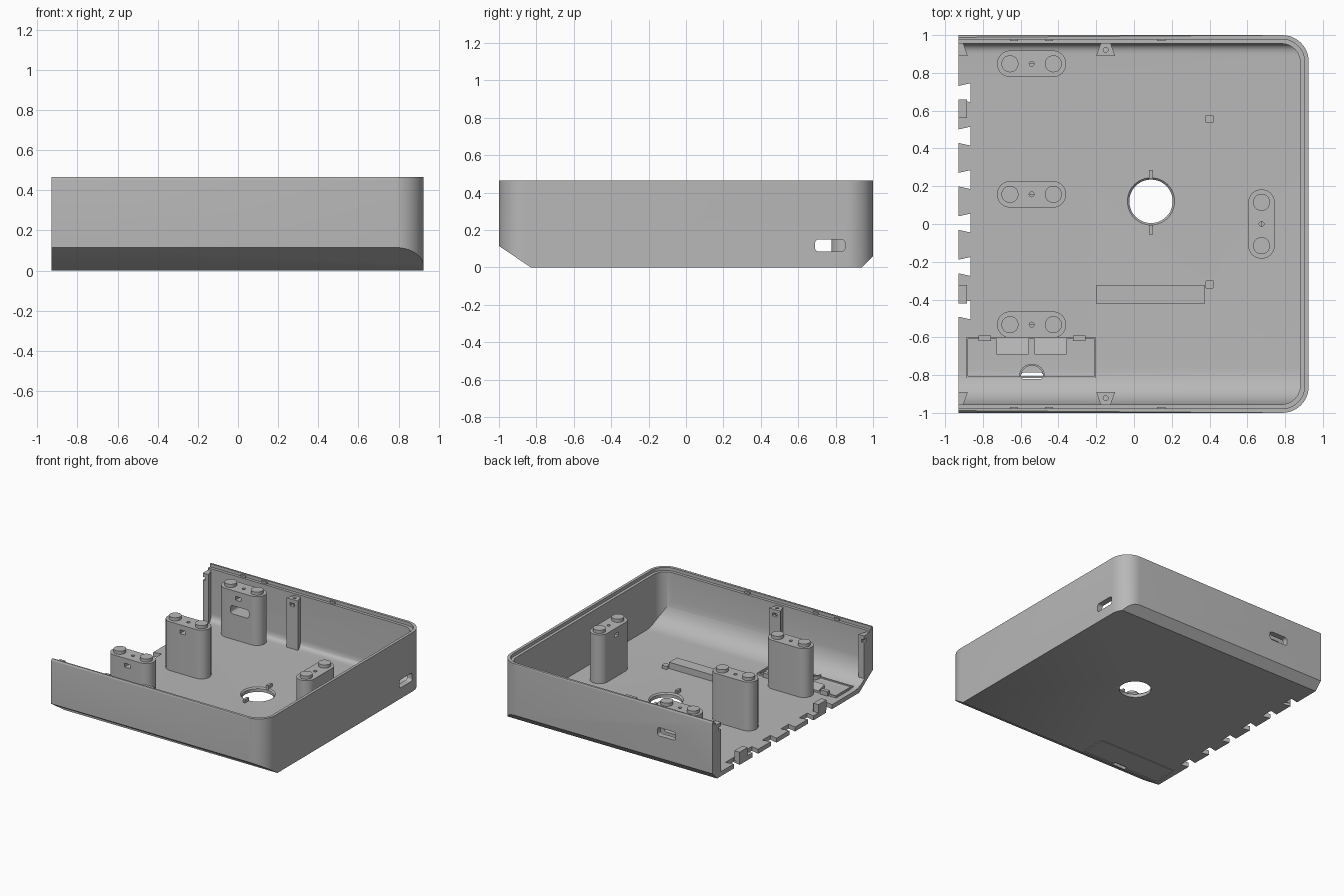
import bpy, bmesh
from math import sin, cos, pi
from mathutils import Vector

if "Cube" in bpy.data.objects:
    bpy.data.objects.remove(bpy.data.objects["Cube"])

grey = bpy.data.materials.new("plain_grey")
grey.use_nodes = True
grey.diffuse_color = (0.48, 0.48, 0.48, 1)
grey.node_tree.nodes["Principled BSDF"].inputs["Base Color"].default_value = (0.48, 0.48, 0.48, 1)

LEFT, RIGHT, TOP = -0.93, 0.925, 0.465
FLOOR = 0.035
FAR = 1.2


def finish(name, bm):
    bmesh.ops.recalc_face_normals(bm, faces=bm.faces)
    me = bpy.data.meshes.new(name)
    bm.to_mesh(me)
    bm.free()
    ob = bpy.data.objects.new(name, me)
    bpy.context.collection.objects.link(ob)
    me.materials.append(grey)
    return ob


def prism(name, outline, lo, hi, axis="z", rim=0):
    """Extrude a 2D outline along an axis, optionally rounding its upper rim."""
    place = {"x": lambda a, b, c: (c, a, b),
             "y": lambda a, b, c: (a, c, b),
             "z": lambda a, b, c: (a, b, c)}[axis]
    bm = bmesh.new()
    low = [bm.verts.new(place(a, b, lo)) for a, b in outline]
    high = [bm.verts.new(place(a, b, hi)) for a, b in outline]
    bm.faces.new(low)
    cap = bm.faces.new(high)
    n = len(outline)
    for i in range(n):
        j = (i + 1) % n
        bm.faces.new((low[i], low[j], high[j], high[i]))
    if rim:
        edges = [e for e in cap.edges if max(v.co.x for v in e.verts) > LEFT + 0.01]
        bmesh.ops.bevel(bm, geom=edges, offset=rim, segments=3, profile=0.5, affect="EDGES")
    return finish(name, bm)


def rect(a0, a1, b0, b1):
    return [(a0, b0), (a1, b0), (a1, b1), (a0, b1)]


def rounded(a0, a1, b0, b1, r, square_left=False, steps=10):
    pts = []
    corners = [(a1 - r, b0 + r, -pi / 2), (a1 - r, b1 - r, 0),
               (a0 + r, b1 - r, pi / 2), (a0 + r, b0 + r, pi)]
    if square_left:
        corners = corners[:2]
    for ca, cb, start in corners:
        for i in range(steps + 1):
            t = start + i * pi / 2 / steps
            pts.append((ca + r * cos(t), cb + r * sin(t)))
    if square_left:
        pts += [(a0, b1), (a0, b0)]
    return pts


def circle(x, y, r, n=32):
    return [(x + r * cos(2 * pi * i / n), y + r * sin(2 * pi * i / n)) for i in range(n)]


def box(name, x0, x1, y0, y1, z0, z1):
    return prism(name, rect(x0, x1, y0, y1), z0, z1)


def curve(p, q, r, steps=12):
    p, q, r = Vector(p), Vector(q), Vector(r)
    return [tuple(p * (1 - t) ** 2 + q * 2 * t * (1 - t) + r * t * t)
            for t in (i / steps for i in range(steps + 1))]


def boolean(ob, tool, kind="DIFFERENCE", keep=False):
    mod = ob.modifiers.new("cut", "BOOLEAN")
    mod.object, mod.operation, mod.solver = tool, kind, "EXACT"
    bpy.context.view_layer.update()
    bpy.context.view_layer.objects.active = ob
    bpy.ops.object.modifier_apply(modifier=mod.name)
    if not keep:
        bpy.data.objects.remove(tool)


# Outer shell with sloped bottom edges at front and back
shell = prism("tray_shell", rounded(LEFT, RIGHT, -1, 1, 0.14, True), 0, TOP, rim=0.012)
side = [(-1.1, 0.6), (-1.1, 0.115), (-1, 0.115), (-0.83, 0), (0.94, 0), (1, 0.06), (1.1, 0.06), (1.1, 0.6)]
boolean(shell, prism("side_tool", side, -FAR, FAR, "x"), "INTERSECT")

# Hollow inside, with a wide front fillet and a small back fillet
cavity = prism("cavity", rounded(-FAR, RIGHT - 0.045, -0.955, 0.955, 0.1, True), -0.1, 0.7)
inner = [(-1.1, 0.6), (-1.1, 0.22)] + curve((-0.955, 0.22), (-0.93, 0.04), (-0.76, FLOOR))
inner += curve((0.9, FLOOR), (0.955, FLOOR), (0.955, 0.09), 8) + [(1.1, 0.09), (1.1, 0.6)]
boolean(cavity, prism("inner_tool", inner, -1.5, 1.5, "x"), "INTERSECT")
boolean(shell, cavity)

# Stepped lip around the rim
boolean(shell, prism("lip", rounded(-FAR, RIGHT - 0.022, -0.978, 0.978, 0.12, True), 0.44, 0.7))

# Dovetail notches along the open edge
for i in range(6):
    y = 0.695 - 0.23 * i
    notch = [(-1, y - 0.02), (-0.865, y - 0.05), (-0.865, y + 0.05), (-1, y + 0.02)]
    boolean(shell, prism("notch", notch, -0.1, 0.06))

# Round floor opening with an eased upper edge, and two locating ribs
boolean(shell, prism("opening", circle(0.09, 0.12, 0.115, 48), -0.1, 0.2))
bm = bmesh.new()
bmesh.ops.create_cone(bm, cap_ends=True, segments=48, radius1=0.11, radius2=0.14, depth=0.03)
bmesh.ops.translate(bm, verts=bm.verts, vec=(0.09, 0.12, FLOOR))
boolean(shell, finish("easing", bm))
for y in (0.262, -0.03):
    box("opening_rib", 0.08, 0.1, y - 0.025, y + 0.025, 0.02, 0.06)

# Cable slots in the side and back walls
boolean(shell, prism("slot", rounded(0.69, 0.85, 0.085, 0.15, 0.02), 0.8, 1.1, "x"))
back_slot = rounded(-0.61, -0.45, 0.235, 0.3, 0.02)
boolean(shell, prism("slot", back_slot, 0.9, 1.1, "y"))

# Access door set in the underside, with a finger notch
boolean(shell, box("door_recess", -0.89, -0.2, -0.81, -0.6, -0.1, 0.01))
door = box("access_door", -0.884, -0.206, -0.804, -0.606, 0, 0.014)
finger = prism("finger_notch", rounded(-0.6, -0.48, -0.82, -0.787, 0.015), -0.1, 0.2)
boolean(shell, finger, keep=True)
boolean(door, finger)
arch = [(-0.54 + r * cos(t), -0.81 + r * sin(t))
        for r, order in ((0.07, 1), (0.06, -1))
        for t in [i * pi / 12 for i in range(13)][::order]]
prism("finger_arch", arch, 0.02, 0.065)

# Door frame, catches and springs on the floor
for y in (-0.605, -0.81):
    box("door_frame_long", -0.89, -0.2, y - 0.005, y + 0.005, 0.02, 0.05)
for x in (-0.885, -0.205):
    box("door_frame_short", x - 0.005, x + 0.005, -0.81, -0.605, 0.02, 0.05)
for x in (-0.79, -0.29):
    box("door_catch", x - 0.032, x + 0.032, -0.62, -0.59, 0.02, 0.07)
for x in (-0.6425, -0.4425):
    wedge = [(-0.605, 0.02), (-0.605, 0.045), (-0.69, 0.065), (-0.69, 0.02)]
    prism("door_spring", wedge, x - 0.085, x + 0.085, "x")


# Support posts: stadium columns with two pads and a screw hole on top
def post(x, y, along_y=False, slotted=False):
    long, short = 0.183, 0.07
    hx, hy = (short, long) if along_y else (long, short)
    body = prism("support_post", rounded(x - hx, x + hx, y - hy, y + hy, short - 0.0005), 0.02, 0.42)
    boolean(body, prism("screw_hole", circle(x, y, 0.013, 16), 0.36, 0.6))
    if along_y:
        boolean(body, box("nut_slot", x - 0.1, x, y - 0.025, y + 0.025, 0.35, 0.38))
    else:
        boolean(body, box("nut_slot", x - 0.025, x + 0.025, y - 0.1, y, 0.35, 0.38))
    if slotted:
        boolean(body, prism("slot", back_slot, 0.7, 1, "y"))
    for s in (-0.115, 0.115):
        cx, cy = (x, y + s) if along_y else (x + s, y)
        prism("post_pad", circle(cx, cy, 0.045), 0.41, 0.445)


post(-0.542, 0.848, slotted=True)
post(-0.542, 0.157)
post(-0.542, -0.533)
post(0.675, 0, along_y=True)

# Dovetail screw pillars on the front and back walls, and rim catches
for s in (-1, 1):
    base = 0.088 if s < 0 else 0.03
    for x, cut_left in ((-0.15, False), (LEFT, True)):
        shape = [(x - 0.05, s * 0.89), (x + 0.05, s * 0.89), (x + 0.026, s * 0.958), (x - 0.026, s * 0.958)]
        if cut_left:
            shape[0], shape[3] = (x, s * 0.89), (x, s * 0.958)
        pillar = prism("screw_pillar", shape, base, 0.425)
        if not cut_left:
            boolean(pillar, prism("screw_hole", circle(x, s * 0.922, 0.013, 16), 0.3, 0.6))
        boolean(pillar, box("nut_slot", x - 0.02, x + 0.02, s * 0.9 - 0.02, s * 0.9 + 0.02, 0.37, 0.395))
    for x in (-0.635, -0.45, 0.145):
        box("rim_catch", x - 0.022, x + 0.022, s * 0.975 - 0.006, s * 0.975 + 0.006, 0.435, 0.455)

# Tabs on the open edge, floor bar and floor studs
for y in (0.61, -0.372):
    box("edge_tab", LEFT, -0.885, y - 0.05, y + 0.05, 0.02, 0.1)
box("floor_bar", -0.2, 0.375, -0.42, -0.325, 0.02, 0.085)
for y in (0.556, -0.32):
    prism("floor_stud", rounded(0.378, 0.422, y - 0.022, y + 0.022, 0.008, steps=4), 0.02, 0.06)

# Smooth curved walls while keeping crisp edges
bpy.ops.object.select_all(action="DESELECT")
for ob in bpy.context.scene.objects:
    if ob.type == "MESH":
        ob.select_set(True)
        bpy.context.view_layer.objects.active = ob
bpy.ops.object.shade_smooth_by_angle(angle=0.6)
